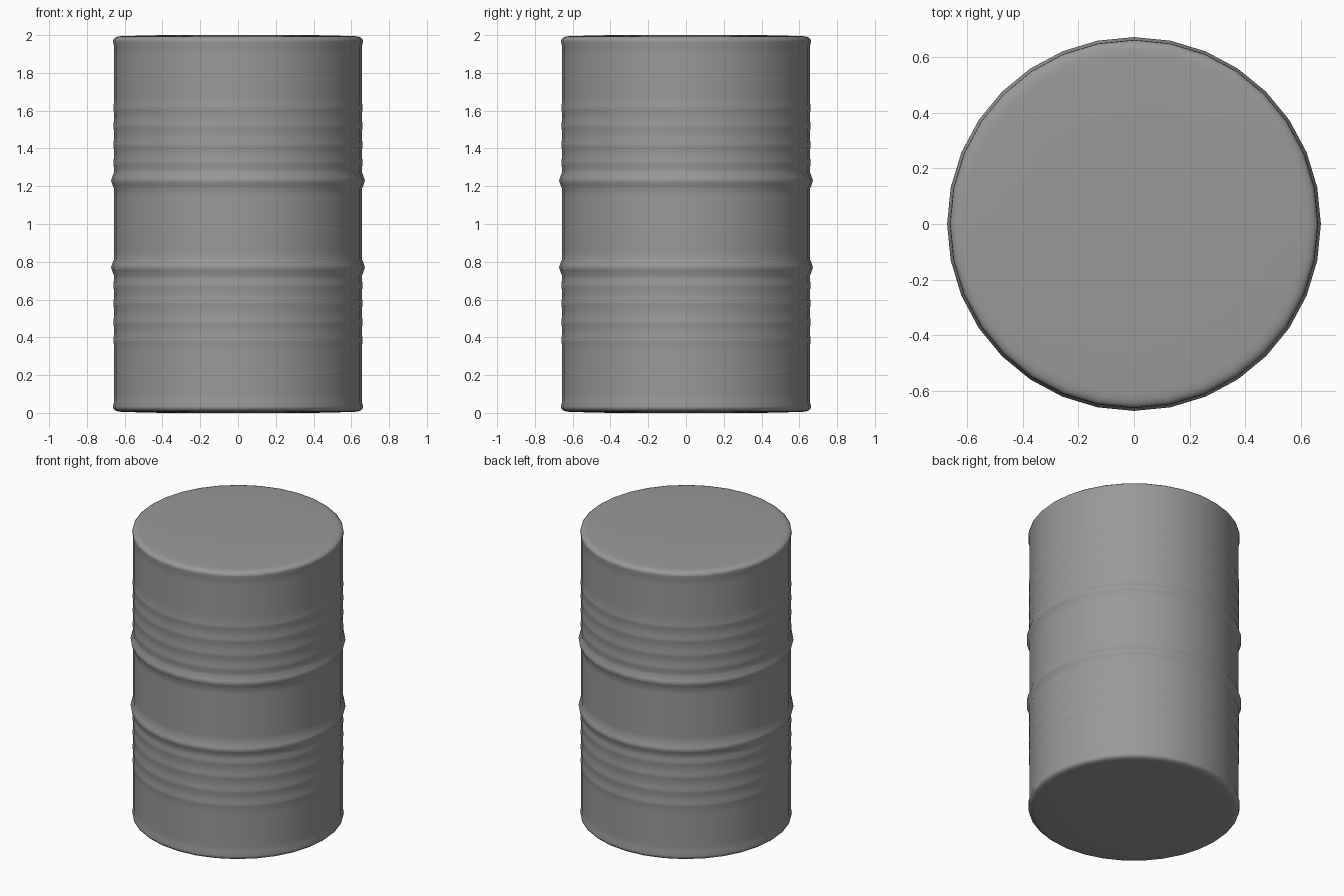
import bpy, bmesh, math

if "Cube" in bpy.data.objects:
    bpy.data.objects.remove(bpy.data.objects["Cube"])

SIDES = 32
BODY_R = 0.656


def ridge(z, height, half):
    """Rounded outward rolling hoop in the barrel wall."""
    return [(BODY_R, z - half), (BODY_R + height * 0.7, z - half * 0.35),
            (BODY_R + height, z), (BODY_R + height * 0.7, z + half * 0.35),
            (BODY_R, z + half)]


# Upper half profile: wall, main hoop, small ribs, rolled rim, lid edge
upper = [(BODY_R, 1.15)] + ridge(1.23, 0.016, 0.045)
for z in (1.325, 1.42, 1.52, 1.615):
    upper += ridge(z, 0.004, 0.034)
upper += [(BODY_R, 1.68), (BODY_R, 1.9), (BODY_R, 1.94), (0.662, 1.965),
          (0.66, 1.978), (0.649, 1.988), (0.632, 1.993), (0.61, 1.995),
          (0.4, 2.0)]

# Lower half mirrors the upper half
profile = [(r, 2.0 - z) for r, z in reversed(upper)] + upper

# Lathe the profile
bm = bmesh.new()
rings = []
for r, z in profile:
    rings.append([bm.verts.new((r * math.cos(i * math.tau / SIDES),
                                r * math.sin(i * math.tau / SIDES), z))
                  for i in range(SIDES)])
for a, b in zip(rings, rings[1:]):
    for i in range(SIDES):
        j = (i + 1) % SIDES
        bm.faces.new((a[i], a[j], b[j], b[i]))

# Bottom and lid
bm.faces.new(list(reversed(rings[0])))
bm.faces.new(rings[-1])

mesh = bpy.data.meshes.new("barrel")
bm.to_mesh(mesh)
bm.free()
barrel = bpy.data.objects.new("barrel", mesh)
bpy.context.collection.objects.link(barrel)
for p in mesh.polygons:
    p.use_smooth = True

# Dark grey metal
metal = bpy.data.materials.new("dark_metal")
metal.diffuse_color = (0.32, 0.32, 0.32, 1)
metal.use_nodes = True
metal.node_tree.nodes["Principled BSDF"].inputs["Base Color"].default_value = metal.diffuse_color
mesh.materials.append(metal)
